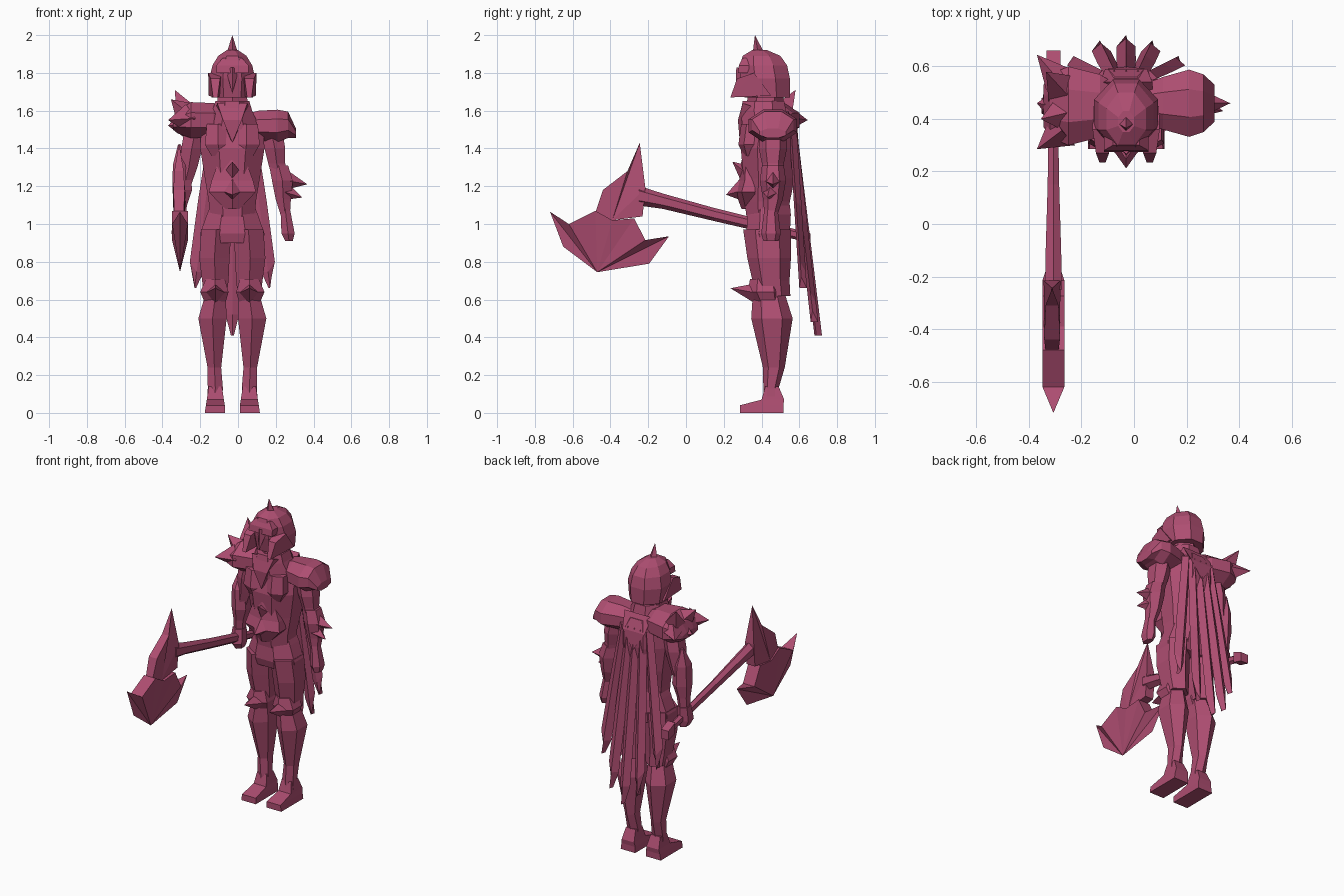
import bpy, bmesh, math
from mathutils import Vector

mat = bpy.data.materials.new("dusky rose")
mat.diffuse_color = (0.42, 0.075, 0.165, 1)
CX = -0.03  # body centre line


def finish(name, bm):
    bmesh.ops.remove_doubles(bm, verts=bm.verts, dist=0.0005)
    bmesh.ops.recalc_face_normals(bm, faces=bm.faces)
    me = bpy.data.meshes.new(name)
    bm.to_mesh(me)
    bm.free()
    me.materials.append(mat)
    ob = bpy.data.objects.new(name, me)
    bpy.context.collection.objects.link(ob)
    return ob


def loft(name, rings, n=8, axis='z'):
    """Rings are (x, y, z, r1, r2): r1/r2 across x,y (axis z), y,z (axis x) or x,z (axis y)."""
    bm = bmesh.new()
    k = 1 / math.cos(math.pi / n)
    loops = []
    for x, y, z, a, b in rings:
        loop = []
        for i in range(n):
            t = 2 * math.pi * (i + 0.5) / n
            u, v = a * k * math.cos(t), b * k * math.sin(t)
            off = {'z': (u, v, 0), 'x': (0, u, v), 'y': (u, 0, v)}[axis]
            loop.append(bm.verts.new(Vector((x, y, z)) + Vector(off)))
        loops.append(loop)
    for p, q in zip(loops, loops[1:]):
        for i in range(n):
            j = (i + 1) % n
            bm.faces.new((p[i], p[j], q[j], q[i]))
    bm.faces.new(loops[0])
    bm.faces.new(loops[-1])
    return finish(name, bm)


def spike(name, base, tip, r, n=4):
    bm = bmesh.new()
    base, tip = Vector(base), Vector(tip)
    q = (tip - base).to_track_quat('Z', 'Y')
    ring = [bm.verts.new(base + q @ Vector((r * math.cos(2 * math.pi * i / n),
                                            r * math.sin(2 * math.pi * i / n), 0))) for i in range(n)]
    top = bm.verts.new(tip)
    for i in range(n):
        bm.faces.new((ring[i], ring[(i + 1) % n], top))
    bm.faces.new(ring)
    return finish(name, bm)


def plate(name, x, pts):
    """Side-view outline of (y, z, half thickness), fanned from its first point."""
    bm = bmesh.new()
    sides = [[bm.verts.new((x + s * t, y, z)) for y, z, t in pts] for s in (-1, 1)]
    n = len(pts)
    for side in sides:
        for i in range(1, n - 1):
            bm.faces.new((side[0], side[i], side[i + 1]))
    for i in range(n):
        j = (i + 1) % n
        bm.faces.new((sides[0][i], sides[0][j], sides[1][j], sides[1][i]))
    return finish(name, bm)


# Helmet, crest, brow, face and cheek guards
loft("helmet", [(CX, .43, 1.67, .11, .12), (CX, .42, 1.77, .122, .13), (CX, .41, 1.84, .105, .125),
                (CX, .40, 1.89, .075, .10), (CX, .39, 1.92, .03, .04)])
spike("helmet_crest", (CX, .385, 1.89), (CX, .365, 2.0), .035)
loft("brow", [(CX, .30, 1.80, .085, .025), (CX, .31, 1.84, .085, .03), (CX, .33, 1.88, .05, .03)], 4)
spike("nose_guard", (CX, .30, 1.82), (CX, .262, 1.69), .035)
for s in (-1, 1):
    plate("cheek_guard", CX + s * .09, [(.235, 1.67, .012), (.27, 1.77, .025), (.36, 1.80, .038),
                                        (.45, 1.68, .035)])
loft("neck", [(CX, .42, 1.5, .09, .09), (CX, .42, 1.72, .075, .08)], 6)

# Collar with a pointed front and a pointed back
loft("collar", [(CX, .43, 1.50, .15, .13), (CX, .41, 1.60, .105, .12), (CX, .41, 1.65, .09, .11)])
plate("collar_front_point", CX, [(.285, 1.43, 0), (.275, 1.55, .05), (.30, 1.64, .08), (.42, 1.60, .09)])
plate("collar_back_point", CX, [(.60, 1.38, 0), (.59, 1.50, .08), (.54, 1.60, .10), (.44, 1.50, .10)])

# Torso, chest and belly armour
loft("torso", [(CX, .43, 1.04, .12, .11), (CX, .43, 1.12, .125, .12), (CX, .44, 1.24, .145, .135),
               (CX, .44, 1.40, .17, .15), (CX, .45, 1.50, .165, .14), (CX, .45, 1.57, .10, .11)])
for s in (-1, 1):
    loft("chest_plate", [(CX + s * .065, .34, 1.36, .045, .03), (CX + s * .075, .335, 1.42, .07, .05),
                         (CX + s * .075, .35, 1.53, .06, .05)], 6)
loft("belly_plate", [(CX, .34, 1.08, .04, .04), (CX, .33, 1.17, .125, .06), (CX, .34, 1.23, .11, .05),
                     (CX, .34, 1.34, .07, .04)], 6)
spike("chest_spike", (CX, .33, 1.26), (CX, .245, 1.33), .055)
spike("belly_spike", (CX, .31, 1.18), (CX, .212, 1.155), .07)

# Hips and skirt
loft("hips", [(CX, .44, .90, .165, .105), (CX, .435, .95, .17, .115), (CX, .44, 1.05, .135, .115),
              (CX, .44, 1.10, .115, .11)])

# Legs
for s in (-1, 1):
    c = CX + s * .09
    loft("thigh", [(c, .46, .62, .06, .08), (c, .45, .70, .07, .085), (c + s * .005, .44, .82, .08, .10),
                   (c - s * .005, .43, .97, .08, .11)], 6)
    loft("knee_guard", [(c, .44, .57, .05, .06), (c + s * .005, .42, .64, .075, .08),
                        (c, .42, .71, .05, .07)], 6)
    spike("knee_spike", (c, .40, .63), (c, .235, .66), .065)
    loft("shin", [(c + s * .005, .45, .05, .04, .035), (c, .45, .13, .04, .035), (c + s * .005, .465, .24, .036, .05),
                  (c + s * .015, .455, .50, .075, .095), (c, .44, .62, .055, .075)], 6)
    loft("foot", [(c + s * .003, .40, 0, .053, .115), (c, .40, .04, .05, .115), (c, .46, .07, .045, .06),
                  (c, .455, .14, .035, .035)], 4)

# Arms
loft("right_upper_arm", [(-.22, .46, 1.52, .06, .06), (-.245, .46, 1.40, .055, .065),
                         (-.26, .46, 1.30, .045, .05), (-.285, .46, 1.20, .035, .04)], 6)
loft("right_forearm", [(-.31, .46, 1.0, .028, .03), (-.305, .46, 1.10, .035, .04), (-.295, .46, 1.18, .052, .055),
                       (-.30, .46, 1.31, .045, .055), (-.31, .48, 1.42, .008, .01)], 6)
loft("right_hand", [(-.31, .46, .91, .025, .035), (-.31, .45, .95, .042, .05), (-.31, .46, 1.04, .035, .04)], 6)
loft("left_upper_arm", [(.17, .46, 1.52, .06, .06), (.195, .46, 1.40, .055, .065),
                        (.205, .46, 1.32, .045, .05), (.235, .46, 1.20, .04, .045)], 6)
loft("left_forearm", [(.25, .45, 1.05, .025, .03), (.24, .46, 1.13, .04, .045),
                      (.235, .46, 1.23, .055, .06), (.215, .46, 1.31, .05, .05)], 6)
loft("left_hand", [(.27, .45, .91, .02, .035), (.265, .45, .95, .035, .045), (.25, .45, 1.08, .025, .03)], 6)
spike("forearm_spike_upper", (.26, .46, 1.23), (.367, .46, 1.21), .05)
spike("forearm_spike_lower", (.255, .45, 1.17), (.34, .43, 1.14), .045)

# Shoulder guards
loft("left_shoulder_guard", [(.03, .46, 1.51, .07, .07), (.11, .46, 1.52, .10, .08), (.21, .46, 1.52, .128, .085),
                             (.265, .46, 1.525, .11, .07), (.307, .46, 1.48, .07, .025)], 8, 'x')
loft("right_shoulder_guard", [(-.08, .45, 1.54, .09, .08), (-.13, .45, 1.55, .12, .09),
                              (-.25, .45, 1.55, .15, .095), (-.32, .45, 1.54, .12, .06),
                              (-.345, .45, 1.52, .08, .02)], 8, 'x')
for base, tip in (((-.27, .53, 1.56), (-.37, .645, 1.55)), ((-.27, .51, 1.58), (-.335, .58, 1.71)),
                  ((-.27, .36, 1.56), (-.37, .285, 1.55)), ((-.27, .42, 1.58), (-.355, .40, 1.66)),
                  ((-.29, .45, 1.53), (-.37, .46, 1.52))):
    spike("shoulder_spike", base, tip, .075)

# Cape made of five long ridged strips
for i in range(-2, 3):
    a = abs(i)
    y1, z1 = (.70, .68, .62)[a], (.41, .48, .66)[a]
    bm = bmesh.new()
    rows = []
    for f, w in ((0, .03), (.5, .037), (.9, .036), (1, .008)):
        x, z = CX + i * (.045 + .055 * f), 1.52 + (z1 - 1.52) * f
        y = .565 + (y1 - .565) * f
        rows.append([bm.verts.new(p) for p in ((x - w, y - .01, z + .06 * f * (i < 0)),
                                               (x, y + .02, z), (x + w, y - .01, z + .06 * f * (i > 0)),
                                               (x, y - .02, z))])
    for p, q in zip(rows, rows[1:]):
        for k in range(4):
            bm.faces.new((p[k], p[(k + 1) % 4], q[(k + 1) % 4], q[k]))
    bm.faces.new(rows[0])
    bm.faces.new(rows[-1])
    finish("cape_strip", bm)

# Axe: handle, pommel, top beak and broad lower blade
AX = -.307
loft("axe_handle", [(AX, .62, .935, .018, .022), (AX, .40, .99, .018, .028), (AX, .15, 1.05, .022, .03),
                    (AX, -.12, 1.12, .03, .035), (AX, -.25, 1.15, .032, .045)], 6, 'y')
loft("axe_pommel", [(AX, .66, .92, .027, .03), (AX, .59, .945, .027, .035)], 4, 'y')
plate("axe_beak", AX - .005, [(-.39, 1.02, .03), (-.48, 1.06, .025), (-.44, 1.18, .03), (-.31, 1.28, .025),
                              (-.245, 1.43, 0), (-.215, 1.19, .032), (-.23, 1.04, .03)])
plate("axe_blade", AX, [(-.47, .745, 0), (-.65, .88, 0), (-.72, 1.065, 0), (-.62, 1.0, .042),
                        (-.48, 1.07, .042), (-.39, 1.02, .042), (-.275, 1.03, .042),
                        (-.215, .915, .042), (-.09, .935, 0), (-.195, .79, 0)])
